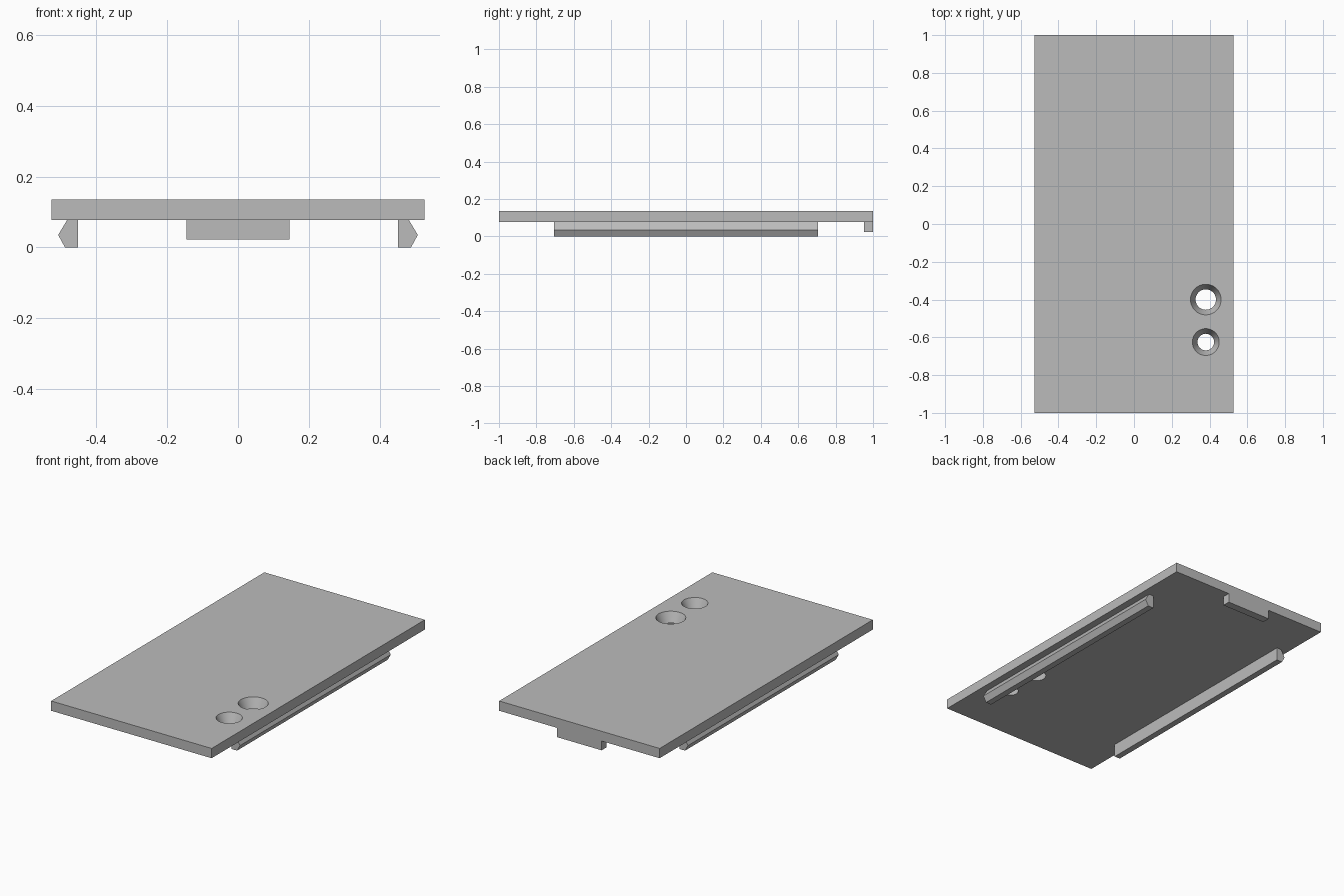
import bpy
import bmesh
from math import radians

cube = bpy.data.objects.get("Cube")
if cube:
    bpy.data.objects.remove(cube, do_unlink=True)

# Single plain grey plastic
GREY = (0.50, 0.50, 0.50, 1)
grey = bpy.data.materials.new("grey plastic")
grey.use_nodes = True
grey.diffuse_color = GREY
grey.node_tree.nodes["Principled BSDF"].inputs["Base Color"].default_value = GREY

PLATE_BOTTOM, PLATE_TOP = 0.077, 0.135


def add_object(name, bm):
    bmesh.ops.recalc_face_normals(bm, faces=bm.faces)
    mesh = bpy.data.meshes.new(name)
    bm.to_mesh(mesh)
    bm.free()
    mesh.materials.append(grey)
    obj = bpy.data.objects.new(name, mesh)
    bpy.context.collection.objects.link(obj)
    return obj


def extrude_profile(name, profile, y0, y1):
    """Extrude an (x, z) outline along y."""
    bm = bmesh.new()
    face = bm.faces.new([bm.verts.new((x, y0, z)) for x, z in profile])
    grown = bmesh.ops.extrude_face_region(bm, geom=[face])["geom"]
    verts = [v for v in grown if isinstance(v, bmesh.types.BMVert)]
    bmesh.ops.translate(bm, verts=verts, vec=(0, y1 - y0, 0))
    return add_object(name, bm)


def block(name, half_width, z0, z1, y0, y1):
    w = half_width
    return extrude_profile(name, [(-w, z0), (w, z0), (w, z1), (-w, z1)], y0, y1)


# Flat cover plate
plate = block("cover_plate", 0.527, PLATE_BOTTOM, PLATE_TOP, -1, 1)

# Tapered screw holes: y, top radius, bottom radius
for y, r_top, r_bottom in [(-0.40, 0.081, 0.054), (-0.625, 0.071, 0.044)]:
    depth = PLATE_TOP - PLATE_BOTTOM
    flare = (r_top - r_bottom) / depth * 0.02   # overshoot past both faces
    bm = bmesh.new()
    bmesh.ops.create_cone(bm, cap_ends=True, segments=64,
                          radius1=r_bottom - flare, radius2=r_top + flare,
                          depth=depth + 0.04)
    bmesh.ops.translate(bm, verts=bm.verts,
                        vec=(0.38, y, (PLATE_TOP + PLATE_BOTTOM) / 2))
    cutter = add_object("hole_cutter", bm)
    cutter.hide_render = True
    cut = plate.modifiers.new("hole", "BOOLEAN")
    cut.operation, cut.solver, cut.object = "DIFFERENCE", "EXACT", cutter
    bpy.context.view_layer.objects.active = plate
    bpy.ops.object.modifier_apply(modifier=cut.name)
    bpy.data.objects.remove(cutter, do_unlink=True)

# Smooth hole walls, crisp rims
bpy.ops.object.select_all(action="DESELECT")
plate.select_set(True)
bpy.ops.object.shade_smooth_by_angle(angle=radians(30))

# Snap rails with an outward ridge, one along each long side
rail = [(0.452, 0), (0.489, 0), (0.508, 0.035), (0.483, PLATE_BOTTOM), (0.452, PLATE_BOTTOM)]
for name, side in [("left_snap_rail", 1), ("right_snap_rail", -1)]:
    extrude_profile(name, [(side * x, z) for x, z in rail], -0.707, 0.707)

# Locating tab under the back edge
block("back_tab", 0.146, 0.022, PLATE_BOTTOM, 0.953, 1)
